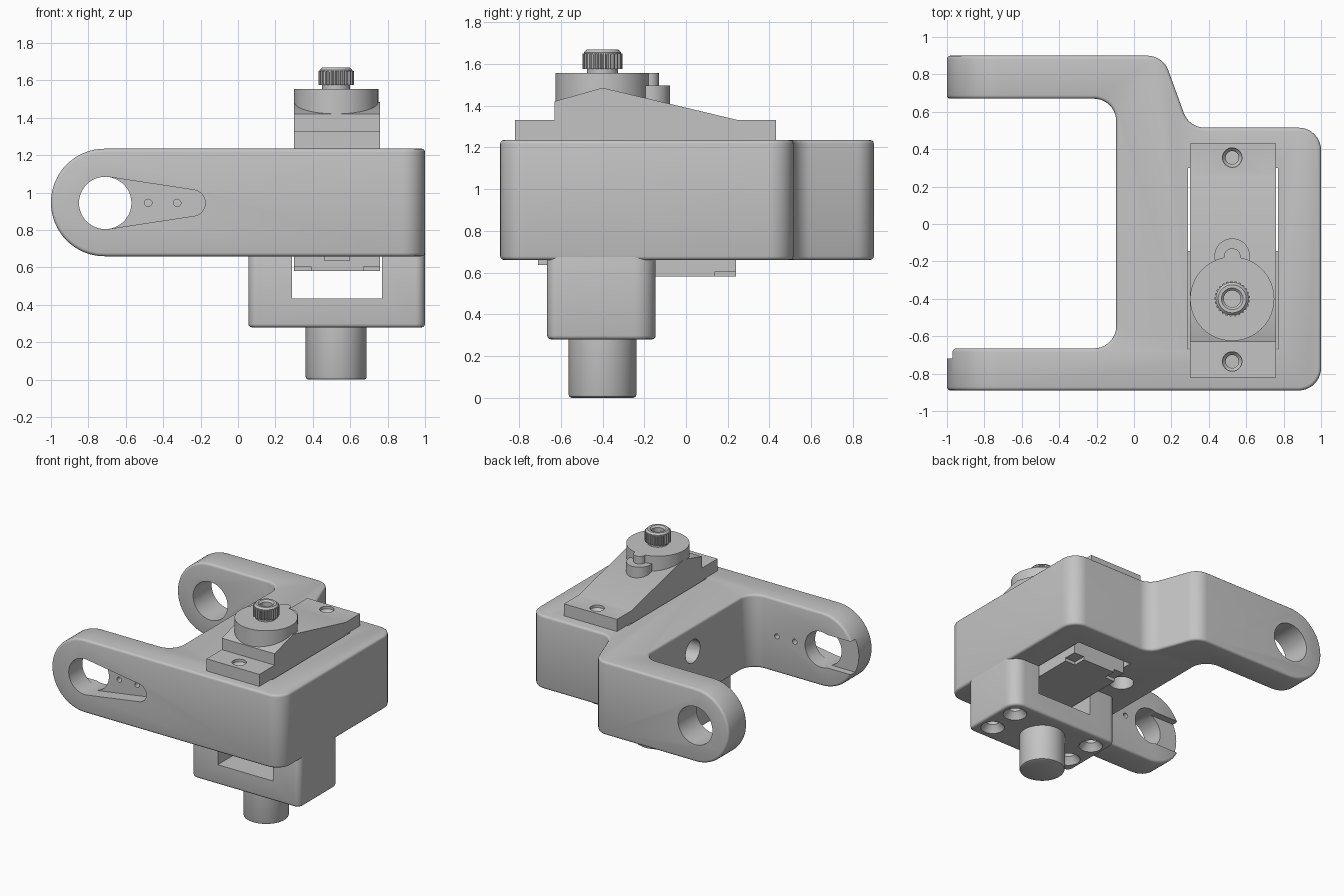
import bpy, bmesh, math
from mathutils import Vector

if "Cube" in bpy.data.objects:
    bpy.data.objects.remove(bpy.data.objects["Cube"], do_unlink=True)

gray = bpy.data.materials.new("plain gray")
gray.use_nodes = True
gray.diffuse_color = (0.55, 0.55, 0.55, 1)
gray.node_tree.nodes["Principled BSDF"].inputs["Base Color"].default_value = (0.55, 0.55, 0.55, 1)


def finish(name, bm):
    bmesh.ops.recalc_face_normals(bm, faces=bm.faces)
    mesh = bpy.data.meshes.new(name)
    bm.to_mesh(mesh)
    bm.free()
    ob = bpy.data.objects.new(name, mesh)
    ob.data.materials.append(gray)
    bpy.context.collection.objects.link(ob)
    return ob


def arc(cx, cy, r, a0=0, a1=360, n=48):
    full = a1 - a0 == 360
    steps = n if full else n + 1
    angles = [math.radians(a0 + (a1 - a0) * i / n) for i in range(steps)]
    return [(cx + r * math.cos(a), cy + r * math.sin(a)) for a in angles]


def fillet(corners, n=10):
    """Round each (u, v, radius) corner of a polygon."""
    out = []
    for i, (u, v, r) in enumerate(corners):
        p = Vector((u, v))
        if not r:
            out.append((u, v))
            continue
        a = (Vector(corners[i - 1][:2]) - p).normalized()
        b = (Vector(corners[(i + 1) % len(corners)][:2]) - p).normalized()
        half = a.angle(b) / 2
        centre = p + (a + b).normalized() * r / math.sin(half)
        start = p + a * r / math.tan(half) - centre
        end = p + b * r / math.tan(half) - centre
        a0 = math.atan2(start.y, start.x)
        turn = math.atan2(start.x * end.y - start.y * end.x, start.dot(end))
        for k in range(n + 1):
            t = a0 + turn * k / n
            out.append((centre.x + r * math.cos(t), centre.y + r * math.sin(t)))
    return out


def prism(name, pts, axis, lo, hi):
    place = {"x": lambda u, v, w: (w, u, v),
             "y": lambda u, v, w: (u, w, v),
             "z": lambda u, v, w: (u, v, w)}[axis]
    bm = bmesh.new()
    low, high = [[bm.verts.new(place(u, v, w)) for u, v in pts] for w in (lo, hi)]
    bm.faces.new(low)
    bm.faces.new(high)
    for i in range(len(pts)):
        bm.faces.new((low[i - 1], low[i], high[i], high[i - 1]))
    return finish(name, bm)


def box(name, x, y, z):
    return prism(name, [(x[0], y[0]), (x[1], y[0]), (x[1], y[1]), (x[0], y[1])], "z", *z)


def lathe(name, cx, cy, profile, n=48):
    """Stack of upright rings given as (radius, z), capped at both ends."""
    bm = bmesh.new()
    rings = [[bm.verts.new((u, v, z)) for u, v in arc(cx, cy, r, n=n)] for r, z in profile]
    bm.faces.new(rings[0])
    bm.faces.new(rings[-1])
    for a, b in zip(rings, rings[1:]):
        for i in range(n):
            bm.faces.new((a[i - 1], a[i], b[i], b[i - 1]))
    return finish(name, bm)


def apply(ob, mod):
    bpy.context.view_layer.objects.active = ob
    bpy.ops.object.modifier_apply(modifier=mod.name)


def boolean(ob, *tools, op="DIFFERENCE"):
    for tool in tools:
        mod = ob.modifiers.new("cut", "BOOLEAN")
        mod.operation, mod.solver, mod.object = op, "EXACT", tool
        apply(ob, mod)
        bpy.data.objects.remove(tool, do_unlink=True)


def soften(ob, width):
    mod = ob.modifiers.new("edge", "BEVEL")
    mod.width, mod.segments = width, 3
    mod.limit_method, mod.angle_limit = "ANGLE", math.radians(40)
    apply(ob, mod)


# Forked frame: plan outline trimmed by a round-ended side outline
frame = prism("forked_frame", fillet([
    (-1.1, -0.89, 0), (1, -0.89, 0.12), (1, 0.515, 0.12), (0.295, 0.515, 0.12),
    (0.155, 0.9, 0.12), (-1.1, 0.9, 0), (-1.1, 0.67, 0), (-0.095, 0.67, 0.12),
    (-0.095, -0.665, 0.12), (-1.1, -0.665, 0)]), "z", 0.5, 1.4)
side = fillet([(-1, 0.66, 0.287), (1.2, 0.66, 0), (1.2, 1.235, 0), (-1, 1.235, 0.287)], 16)
boolean(frame, prism("trim", side, "y", -1.2, 1.2), op="INTERSECT")
soften(frame, 0.018)

# Arm bores, tapered pocket, end slot, and cable passage
px, pz = -0.71, 0.945
taper = arc(px, pz, 0.14, 81, 279, 32) + arc(-0.245, pz, 0.07, -81, 81, 16)
boolean(frame,
        prism("pocket", taper, "y", -1, -0.79),
        prism("front_bore", arc(px, pz, 0.14), "y", -1, -0.5),
        prism("rear_bore", arc(px, pz, 0.15), "y", 0.5, 1),
        box("end_slot", (-1.1, px), (-0.72, -0.6), (pz - 0.13, pz + 0.13)),
        *[prism("pin_hole", arc(x, pz, 0.02, n=20), "y", -1, -0.5) for x in (-0.48, -0.325)],
        box("motor_well", (0.29, 0.77), (-0.67, 0.3), (0.5, 1.4)),
        prism("cable_side", arc(0.05, 1.04, 0.09, n=32), "x", -0.3, 0.16),
        lathe("cable_down", 0.16, 0.05, [(0.088, 0.5), (0.088, 1.05)], 32))

# Lower bracket with front-to-back window and countersunk bolt holes
bracket = prism("lower_bracket", fillet([
    (0.055, -0.665, 0.05), (0.999, -0.665, 0.05), (0.999, -0.145, 0.1), (0.055, -0.145, 0.05)]),
    "z", 0.28, 0.72)
soften(bracket, 0.018)
boolean(bracket, box("window", (0.29, 0.77), (-1, 0.2), (0.435, 0.9)),
        *[lathe("bolt_hole", x, y, [(0.09, 0.27), (0.08, 0.29), (0.045, 0.33), (0.045, 0.55)], 32)
          for x in (0.17, 0.88) for y in (-0.28, -0.53)])

# Pivot post below the bracket
mx, my = 0.525, -0.4
post = lathe("pivot_post", mx, my, [(0.148, 0), (0.159, 0.005), (0.163, 0.016), (0.163, 0.3)], 64)

# Motor case with stepped base and corner reliefs
case = box("motor_case", (0.3, 0.76), (-0.65, 0.24), (0.605, 1.25))
base_long = box("motor_base_long", (0.39, 0.67), (-0.65, 0.24), (0.58, 0.61))
base_wide = box("motor_base_wide", (0.3, 0.76), (-0.55, 0.14), (0.58, 0.61))
socket = box("motor_socket", (0.46, 0.6), (-0.71, -0.6), (0.637, 0.72))

# Mounting flange and sloping gear cover in one side profile
cover = prism("motor_cover", [
    (-0.82, 1.232), (0.43, 1.232), (0.43, 1.33), (0.25, 1.33), (my, 1.485),
    (-0.63, 1.42), (-0.63, 1.33), (-0.82, 1.33)], "x", 0.3, 0.76)
boolean(cover, *[lathe("flange_hole", mx, y, [(0.035, 1.2), (0.035, 1.29), (0.052, 1.31), (0.052, 1.36)], 32)
                 for y in (-0.735, 0.355)])

# Output boss with side lugs
boss = lathe("output_boss", mx, my, [(0.225, 1.4), (0.225, 1.555)], 64)
lug = lathe("low_lug", mx, -0.172, [(0.095, 1.38), (0.095, 1.495)])
peg = lathe("high_peg", mx, -0.175, [(0.045, 1.45), (0.045, 1.555)], 32)

# Splined output shaft with bore
teeth = 25
outline = []
for i in range(teeth):
    for offset, r in ((0, 0.086), (0.25, 0.095), (0.6, 0.095), (0.85, 0.086)):
        a = math.tau * (i + offset) / teeth
        outline.append((mx + r * math.cos(a), my + r * math.sin(a)))
spline = prism("output_spline", outline, "z", 1.575, 1.65)
collar = lathe("spline_collar", mx, my, [(0.075, 1.54), (0.075, 1.58)])
cap = lathe("spline_cap", mx, my, [(0.088, 1.645), (0.088, 1.655), (0.075, 1.668)])
for part in (spline, cap):
    boolean(part, lathe("shaft_bore", mx, my, [(0.045, 1.6), (0.045, 1.655), (0.06, 1.67), (0.06, 1.7)], 32))

# Smooth curved surfaces while keeping crisp edges
for ob in (frame, bracket, post, boss, lug, peg, collar, cap, cover):
    bpy.ops.object.select_all(action="DESELECT")
    ob.select_set(True)
    bpy.context.view_layer.objects.active = ob
    bpy.ops.object.shade_smooth_by_angle(angle=math.radians(35))
